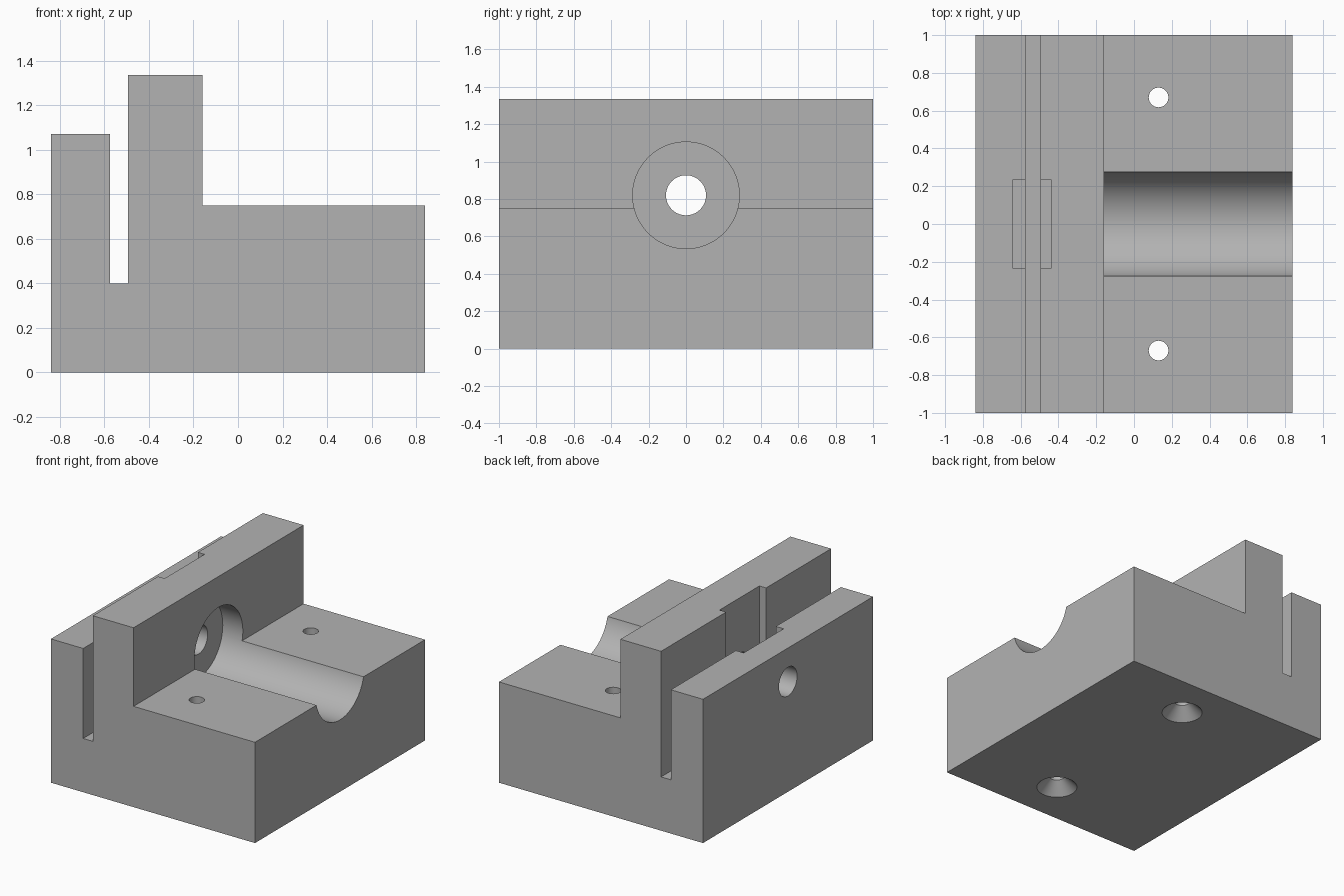
import bpy
import bmesh
from math import pi, radians
from mathutils import Matrix, Vector

if "Cube" in bpy.data.objects:
    bpy.data.objects.remove(bpy.data.objects["Cube"], do_unlink=True)

AXIS_Z = 0.82
grey = bpy.data.materials.new("light grey")
grey.use_nodes = True
colour = (0.45, 0.45, 0.45, 1)
grey.diffuse_color = colour
grey.node_tree.nodes["Principled BSDF"].inputs["Base Color"].default_value = colour


def make_object(name, bm):
    mesh = bpy.data.meshes.new(name)
    bmesh.ops.recalc_face_normals(bm, faces=bm.faces)
    bm.to_mesh(mesh)
    bm.free()
    mesh.materials.append(grey)
    obj = bpy.data.objects.new(name, mesh)
    bpy.context.collection.objects.link(obj)
    return obj


def round_cutter(name, start, end, r1, r2):
    """Cylinder or cone running from start to end."""
    start, end = Vector(start), Vector(end)
    turn = (end - start).to_track_quat("Z", "Y").to_matrix().to_4x4()
    bm = bmesh.new()
    bmesh.ops.create_cone(bm, cap_ends=True, segments=96, radius1=r1, radius2=r2,
                          depth=(end - start).length,
                          matrix=Matrix.Translation((start + end) / 2) @ turn)
    return make_object(name, bm)


def box_cutter(name, low, high):
    low, high = Vector(low), Vector(high)
    bm = bmesh.new()
    bmesh.ops.create_cube(bm, size=1, matrix=Matrix.Translation((low + high) / 2)
                          @ Matrix.Diagonal((*(high - low), 1)))
    return make_object(name, bm)


# Block: side profile with slot, tall wall and low bed, extruded along y
profile = [(-0.84, 0), (0.84, 0), (0.84, 0.75), (-0.16, 0.75), (-0.16, 1.335),
           (-0.495, 1.335), (-0.495, 0.4), (-0.575, 0.4), (-0.575, 1.07), (-0.84, 1.07)]
bm = bmesh.new()
face = bm.faces.new([bm.verts.new((x, -1, z)) for x, z in profile])
side = bmesh.ops.extrude_face_region(bm, geom=[face])["geom"]
bmesh.ops.translate(bm, vec=(0, 2, 0),
                    verts=[v for v in side if isinstance(v, bmesh.types.BMVert)])
block = make_object("mounting_block", bm)

# Trough in the bed that ends as a recess in the wall, through bore, nut pocket
cutters = [
    round_cutter("trough_cutter", (-0.325, 0, AXIS_Z), (1, 0, AXIS_Z), 0.285, 0.285),
    round_cutter("bore_cutter", (-1, 0, AXIS_Z), (0, 0, AXIS_Z), 0.107, 0.107),
    box_cutter("pocket_cutter", (-0.64, -0.235, 0.585), (-0.44, 0.235, 1.5)),
]

# Screw holes, countersunk from below
for y in (-0.67, 0.67):
    cutters.append(round_cutter("screw_hole_cutter", (0.13, y, -0.1), (0.13, y, 1), 0.052, 0.052))
    cutters.append(round_cutter("countersink_cutter", (0.13, y, -0.05), (0.13, y, 0.086), 0.188, 0.052))

bpy.context.view_layer.objects.active = block
for cutter in cutters:
    cutter.hide_render = True
    cut = block.modifiers.new(cutter.name, "BOOLEAN")
    cut.operation = "DIFFERENCE"
    cut.solver = "EXACT"
    cut.object = cutter
    bpy.ops.object.modifier_apply(modifier=cut.name)
    bpy.data.objects.remove(cutter, do_unlink=True)

# Smooth the bores, keep the edges sharp
bpy.ops.object.select_all(action="DESELECT")
block.select_set(True)
bpy.ops.object.shade_smooth_by_angle(angle=radians(30))
